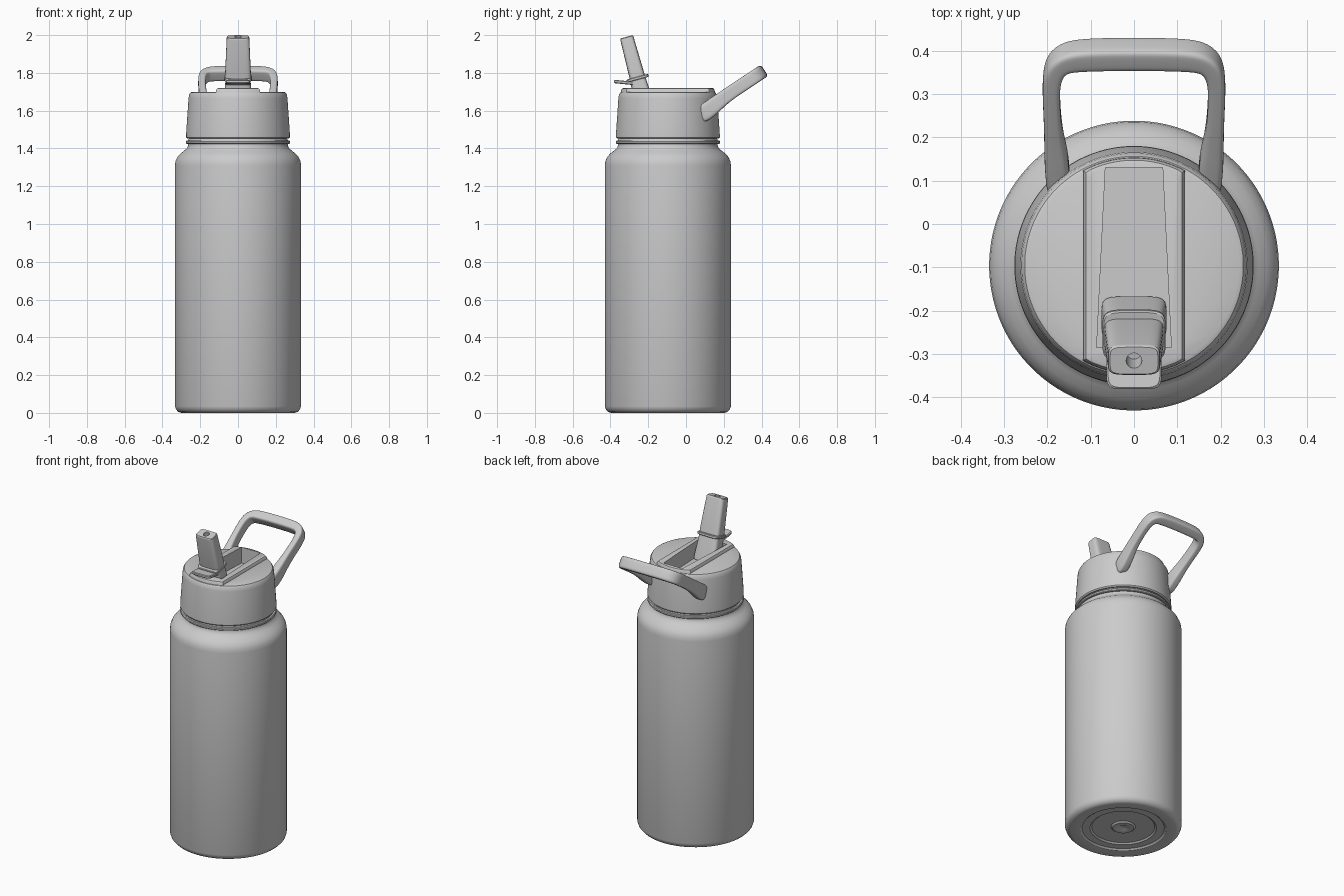
import bpy, bmesh, math
from mathutils import Vector

if "Cube" in bpy.data.objects:
    bpy.data.objects.remove(bpy.data.objects["Cube"])

AXIS_Y = -0.096   # bottle axis


def loft(name, rings):
    """Closed skin through rings of equal point count, with flat end caps."""
    bm = bmesh.new()
    vs = [[bm.verts.new(p) for p in ring] for ring in rings]
    n = len(vs[0])
    for a, b in zip(vs, vs[1:]):
        for i in range(n):
            j = (i + 1) % n
            bm.faces.new((a[i], a[j], b[j], b[i]))
    bm.faces.new(vs[0])
    bm.faces.new(vs[-1])
    bmesh.ops.recalc_face_normals(bm, faces=bm.faces)
    me = bpy.data.meshes.new(name)
    bm.to_mesh(me)
    bm.free()
    ob = bpy.data.objects.new(name, me)
    bpy.context.collection.objects.link(ob)
    return ob


def smooth(ob, angle=32):
    bpy.ops.object.select_all(action='DESELECT')
    ob.select_set(True)
    bpy.context.view_layer.objects.active = ob
    bpy.ops.object.shade_smooth_by_angle(angle=math.radians(angle))


def oval(hx, hy, power, n=48):
    """Superellipse: power 2 is round, higher is boxier."""
    pts = []
    for i in range(n):
        a = 2 * math.pi * (i + 0.5) / n
        c, s = math.cos(a), math.sin(a)
        pts.append((hx * math.copysign(abs(c) ** (2 / power), c),
                    hy * math.copysign(abs(s) ** (2 / power), s)))
    return pts


def lathe(name, profile):
    return loft(name, [[(x, y + AXIS_Y, z) for x, y in oval(r, r, 2, 96)]
                       for r, z in profile])


def cut(ob, cutter):
    bpy.context.view_layer.objects.active = ob
    m = ob.modifiers.new("cut", 'BOOLEAN')
    m.operation, m.object, m.solver = 'DIFFERENCE', cutter, 'EXACT'
    bpy.ops.object.modifier_apply(modifier=m.name)


# Bottle body with stepped base rings, shoulder and neck
body = lathe("bottle_body", [
    (.02, .018), (.03, .012), (.06, .012), (.07, .02), (.18, .02), (.19, .012),
    (.235, .012), (.245, .004), (.30, 0), (.316, .005), (.328, .018), (.334, .035),
    (.334, 1.31), (.331, 1.333), (.322, 1.353), (.307, 1.371), (.287, 1.387),
    (.271, 1.40), (.264, 1.415), (.264, 1.445), (.25, 1.47)])
smooth(body)

# Thin collar between neck and lid
smooth(lathe("neck_collar", [(.25, 1.423), (.272, 1.424), (.276, 1.428),
                             (.276, 1.437), (.272, 1.441), (.25, 1.442)]))

# Lid shell and the raised band across its top
lid = lathe("lid", [(.25, 1.451), (.269, 1.452), (.275, 1.459), (.275, 1.475),
                    (.262, 1.665), (.259, 1.685), (.252, 1.696), (.242, 1.70)])


def band(r, w, z):
    return [(max(-w, min(w, x)), y + AXIS_Y, z) for x, y in oval(r, r, 2, 96)]


plateau = loft("lid_top_band", [band(.25, .118, 1.69), band(.248, .116, 1.708),
                                band(.243, .111, 1.717), band(.235, .102, 1.72)])

# Tapered channel that the spout folds into
channel = loft("channel_cutter", [
    [(-.086, -.285, z), (.086, -.285, z), (.066, .13, z), (-.066, .13, z)]
    for z in (1.62, 1.78)])
channel.hide_render = True
for part in (lid, plateau):
    cut(part, channel)
    smooth(part)
bpy.data.objects.remove(channel)

# Spout, tilted forward; s runs down its axis from the tip
TILT = math.radians(15)
S, C = math.sin(TILT), math.cos(TILT)


def spout_ring(s, hx, hy, power=5):
    return [(x, -.315 + s * S + y * C, 1.991 - s * C + y * S)
            for x, y in oval(hx, hy, power)]


smooth(loft("spout", [
    spout_ring(.08, .018, .018, 2), spout_ring(0, .018, .018, 2),
    spout_ring(0, .055, .032), spout_ring(.004, .059, .035),
    spout_ring(.01, .06, .036), spout_ring(.20, .068, .041),
    spout_ring(.23, .068, .041)]))
smooth(loft("spout_flange", [
    spout_ring(.219, .07, .056), spout_ring(.222, .073, .06),
    spout_ring(.232, .073, .06), spout_ring(.235, .07, .056)]))
smooth(loft("spout_base", [
    spout_ring(.23, .066, .042), spout_ring(.28, .069, .045),
    spout_ring(.36, .075, .05), spout_ring(.385, .075, .05)]))

# Finger tab in front of the spout
smooth(loft("spout_tab", [
    [(x, -.315 + y, 1.748 - y * .1 + dz) for x, y in oval(hx, hy, 6)]
    for hx, hy, dz in ((.060, .062, -.009), (.064, .066, -.005),
                       (.064, .066, .005), (.060, .062, .009))]))

# Carry handle: loop swept in a plane rising towards the back
RISE = math.radians(33.5)
U = Vector((0, math.cos(RISE), math.sin(RISE)))
N = Vector((0, -math.sin(RISE), math.cos(RISE)))
O = Vector((0, .165, 1.648))
# x, distance along plane, half width, half thickness, drop
half = [(.172, -.13, .026, .045, .012), (.176, -.07, .028, .046, .012),
        (.179, -.02, .028, .043, .008), (.184, .03, .023, .038, .003),
        (.188, .09, .020, .036, 0), (.191, .16, .020, .036, 0),
        (.190, .205, .021, .036, 0), (.181, .243, .025, .036, 0),
        (.155, .264, .029, .036, 0), (.11, .269, .030, .036, 0),
        (.05, .271, .030, .036, 0)]
path = half + [(-p[0],) + p[1:] for p in reversed(half)]
rings = []
for i, (x, u, w, t, drop) in enumerate(path):
    a, b = path[max(i - 1, 0)], path[min(i + 1, len(path) - 1)]
    side = Vector((b[1] - a[1], a[0] - b[0])).normalized()
    rings.append([O + Vector((x + side.x * p, 0, 0)) + U * (u + side.y * p)
                  + N * (q - drop) for p, q in oval(w, t, 4.5, 20)])
handle = loft("carry_handle", rings)
sub = handle.modifiers.new("round", 'SUBSURF')
sub.levels = sub.render_levels = 2
smooth(handle, 60)
